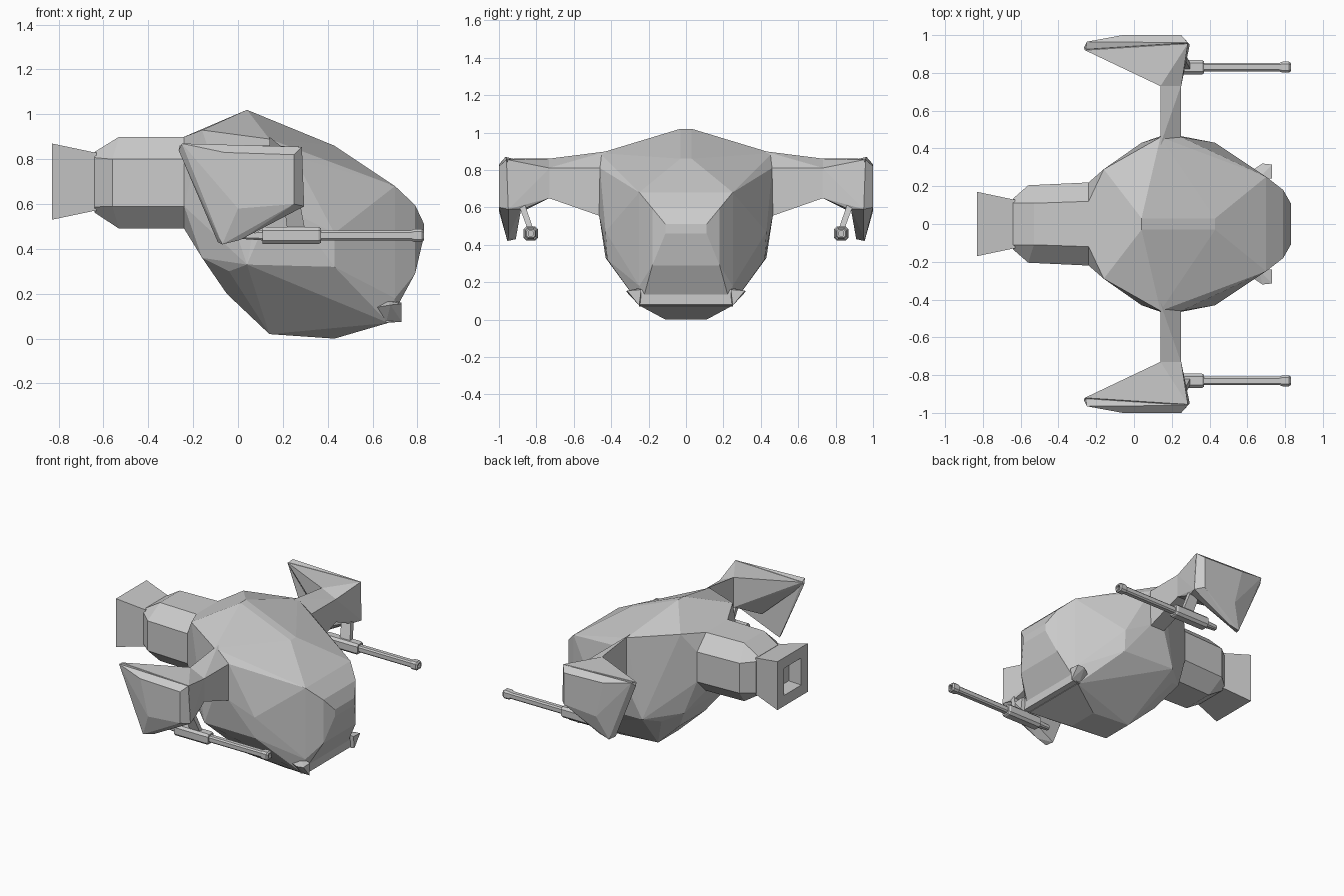
import bpy, bmesh, math
from mathutils import Vector


def finish(name, bm):
    bmesh.ops.recalc_face_normals(bm, faces=bm.faces)
    mesh = bpy.data.meshes.new(name)
    bm.to_mesh(mesh)
    bm.free()
    ob = bpy.data.objects.new(name, mesh)
    bpy.context.collection.objects.link(ob)
    return ob


def hull(name, points, side=0):
    """Convex faceted solid; side 0 mirrors points across y into one solid, +-1 places it on one side."""
    bm = bmesh.new()
    for s in ((1, -1) if side == 0 else (side,)):
        for x, y, z in points:
            bm.verts.new((x, y * s, z))
    res = bmesh.ops.convex_hull(bm, input=bm.verts)
    junk = {g for g in res["geom_interior"] + res["geom_unused"] if isinstance(g, bmesh.types.BMVert)}
    bmesh.ops.delete(bm, geom=[v for v in junk if v.is_valid], context='VERTS')
    bmesh.ops.dissolve_limit(bm, angle_limit=math.radians(2), verts=bm.verts, edges=bm.edges)
    return finish(name, bm)


def loft(name, rings):
    """Skin equal-length rings of points and cap both ends."""
    bm = bmesh.new()
    loops = [[bm.verts.new(p) for p in ring] for ring in rings]
    n = len(loops[0])
    for a, b in zip(loops, loops[1:]):
        for i in range(n):
            j = (i + 1) % n
            bm.faces.new((a[i], a[j], b[j], b[i]))
    bm.faces.new(loops[0])
    bm.faces.new(loops[-1])
    return finish(name, bm)


def octagon(xf, xs, wy, fy, hz, fz, cy, cz):
    """Chamfered rectangle: xf = x of top/bottom corners, xs = x of side corners."""
    pts = [(xs, wy, fz), (xf, fy, hz), (xf, -fy, hz), (xs, -wy, fz),
           (xs, -wy, -fz), (xf, -fy, -hz), (xf, fy, -hz), (xs, wy, -fz)]
    return [(x, y + cy, z + cz) for x, y, z in pts]


def square(x, r, cz):
    return [(x, r, cz + r), (x, -r, cz + r), (x, -r, cz - r), (x, r, cz - r)]


# Faceted main body
hull("main_body", [
    (.04, .03, 1.02), (.43, .03, .86), (-.16, .29, .93),
    (.14, .46, .89), (.25, .46, .81), (.14, .465, .56), (.25, .465, .56),
    (.43, .43, .47), (.70, .25, .68), (.79, .18, .595), (.83, .11, .51), (.83, .11, .46),
    (.79, .18, .29), (.70, .25, .18), (.67, .24, .07), (.43, .11, 0), (.14, .11, .02),
    (.43, .42, .32), (.04, .43, .33), (-.04, .33, .30), (-.05, .14, .20), (-.16, .25, .36),
    (-.24, .22, .59), (-.24, .22, .80), (-.24, .12, .90), (-.24, .12, .49)])

# Rear engine housing and hollow nozzle
loft("engine_housing", [
    octagon(-.20, -.20, .22, .12, .205, .105, 0, .695),
    octagon(-.24, -.24, .22, .12, .205, .105, 0, .695),
    octagon(-.53, -.56, .205, .11, .205, .105, 0, .695),
    octagon(-.64, -.64, .135, .11, .135, .11, 0, .697)])
loft("engine_nozzle", [square(-.63, .13, .70), square(-.64, .13, .70), square(-.83, .17, .70),
                       square(-.83, .095, .70), square(-.74, .085, .70)])

# Chin bar under the nose
hull("chin_bar", [(.66, .25, .07), (.66, .25, .16), (.705, .25, .16), (.705, .25, .08)])

for side, label in ((1, "left"), (-1, "right")):
    # Stub wing
    hull(label + "_wing_strut", [
        (.14, .42, .90), (.25, .42, .81), (.14, .42, .54), (.25, .42, .54),
        (.14, .46, .89), (.25, .46, .81), (.14, .46, .56), (.25, .46, .56),
        (.14, .735, .86), (.25, .735, .81), (.14, .735, .65), (.25, .735, .65)], side)
    # Swept shoulder between strut and end fin
    hull(label + "_wing_shoulder", [
        (.14, .73, .86), (.25, .73, .81), (.14, .73, .65), (.25, .73, .65),
        (.285, .955, .855), (.295, .95, .59), (-.26, .92, .86), (-.265, .935, .84),
        (.27, .87, .59), (.02, .87, .58)], side)
    # Hanging end fin
    hull(label + "_end_fin", [
        (-.265, .935, .84), (-.25, .965, .87), (-.255, .925, .86), (-.06, 1.0, .83),
        (.285, .96, .855), (.25, 1.0, .82), (.25, 1.0, .60), (.295, .95, .59), (0, 1.0, .58),
        (.27, .88, .60), (-.07, .955, .42), (-.09, .91, .43), (.01, .95, .44)], side)
    # Gun hanger
    hull(label + "_gun_hanger", [
        (.20, .87, .64), (.27, .87, .64), (.20, .905, .64), (.27, .905, .64),
        (.22, .815, .48), (.30, .815, .48), (.22, .845, .48), (.30, .845, .48)], side)
    # Gun: breech, collar, barrel and muzzle
    profile = [(.02, .016), (.11, .022), (.11, .038), (.36, .038), (.37, .032), (.37, .022),
               (.77, .022), (.785, .029), (.82, .029), (.83, .022), (.83, .013), (.79, .013)]
    loft(label + "_gun", [octagon(x, x, r, r * .6, r, r * .6, .83 * side, .46) for x, r in profile])
    # Corner wedge lamp on the chin
    hull(label + "_chin_lamp", [
        (.73, .24, .16), (.73, .315, .155), (.73, .25, .075), (.68, .32, .15),
        (.66, .24, .17), (.66, .24, .07), (.62, .28, .14)], side)
